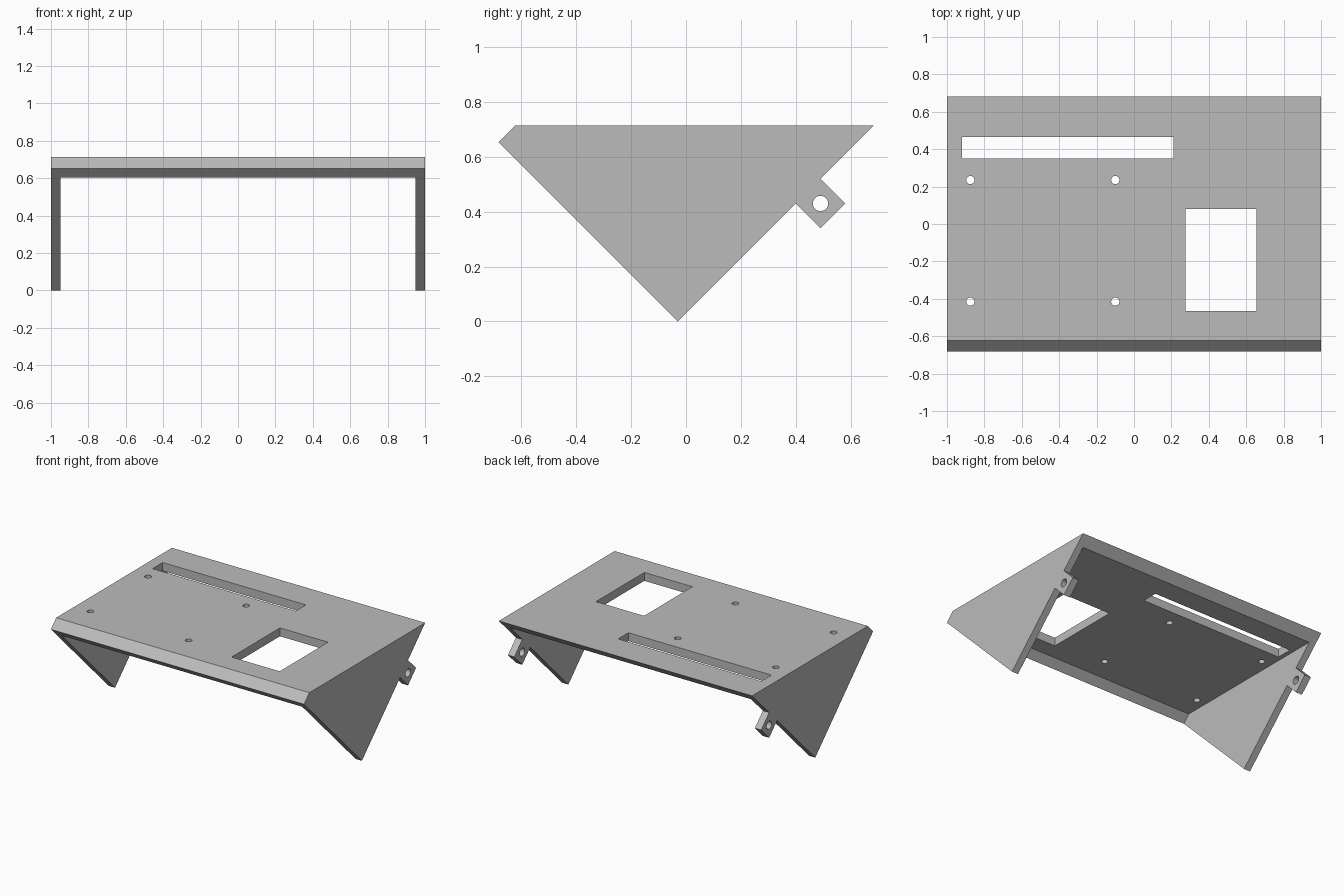
import bpy
import bmesh
from math import pi
from mathutils import Matrix, Vector

if "Cube" in bpy.data.objects:
    bpy.data.objects.remove(bpy.data.objects["Cube"], do_unlink=True)

# Main dimensions
HEIGHT = 0.713    # overall height
BACK = 0.683      # half depth
WALL = 0.05       # thickness of legs and tabs
PLATE = 0.06      # thickness of the top plate
TIP = BACK - HEIGHT

grey = bpy.data.materials.new("plain_grey")
grey.use_nodes = True
colour = (0.5, 0.5, 0.5, 1)
grey.diffuse_color = colour
grey.node_tree.nodes["Principled BSDF"].inputs["Base Color"].default_value = colour


def finish(name, bm):
    bmesh.ops.recalc_face_normals(bm, faces=bm.faces)
    mesh = bpy.data.meshes.new(name)
    bm.to_mesh(mesh)
    bm.free()
    mesh.materials.append(grey)
    obj = bpy.data.objects.new(name, mesh)
    bpy.context.collection.objects.link(obj)
    return obj


def extrude_profile(name, profile, x_start, x_end):
    """Sweep a (y, z) outline along x."""
    bm = bmesh.new()
    face = bm.faces.new([bm.verts.new((x_start, y, z)) for y, z in profile])
    swept = bmesh.ops.extrude_face_region(bm, geom=[face])["geom"]
    verts = [v for v in swept if isinstance(v, bmesh.types.BMVert)]
    bmesh.ops.translate(bm, verts=verts, vec=(x_end - x_start, 0, 0))
    return finish(name, bm)


def add_box(bm, x0, x1, y0, y1):
    centre = Vector(((x0 + x1) / 2, (y0 + y1) / 2, HEIGHT))
    size = Matrix.Diagonal((x1 - x0, y1 - y0, 0.5, 1))
    bmesh.ops.create_cube(bm, size=1, matrix=Matrix.Translation(centre) @ size)


def add_cylinder(bm, centre, radius, rotation=Matrix()):
    bmesh.ops.create_cone(bm, cap_ends=True, segments=32, radius1=radius,
                          radius2=radius, depth=0.5,
                          matrix=Matrix.Translation(centre) @ rotation)


def cut(target, bm):
    """Subtract the cutter mesh, then remove the cutter."""
    cutter = finish("cutter", bm)
    cutter.hide_render = True
    mod = target.modifiers.new("openings", 'BOOLEAN')
    mod.operation = 'DIFFERENCE'
    mod.solver = 'EXACT'
    mod.object = cutter
    bpy.context.view_layer.objects.active = target
    bpy.ops.object.modifier_apply(modifier=mod.name)
    bpy.data.objects.remove(cutter, do_unlink=True)


# Top plate with bevelled front lip and undercut back edge
under = HEIGHT - PLATE
lip = PLATE - 0.01
rim = (-BACK + lip, under - lip)
inner = (-BACK + 2 * lip, under)
top_plate = extrude_profile("top_plate", [
    (-BACK, under), (-BACK + PLATE, HEIGHT), (BACK, HEIGHT),
    (BACK - PLATE, under), inner, rim], -1, 1)

# Slot, square window and four screw holes
openings = bmesh.new()
add_box(openings, -0.92, 0.21, 0.35, 0.465)
add_box(openings, 0.275, 0.655, -0.465, 0.08)
for x in (-0.875, -0.10):
    for y in (-0.415, 0.235):
        add_cylinder(openings, (x, y, HEIGHT), 0.022)
cut(top_plate, openings)

# Triangular legs and pierced diamond tabs on both sides
TAB_Y, TAB_Z, TAB_R = 0.49, 0.43, 0.09
for side, sign in (("left", 1), ("right", -1)):
    outer, inside = sign, sign * (1 - WALL)
    extrude_profile(side + "_leg", [
        (TIP, 0), (BACK - PLATE, under), inner, rim], inside, outer)
    tab = extrude_profile(side + "_tab", [
        (TAB_Y - TAB_R, TAB_Z), (TAB_Y, TAB_Z - TAB_R),
        (TAB_Y + TAB_R, TAB_Z), (TAB_Y, TAB_Z + TAB_R)], inside, outer)
    hole = bmesh.new()
    add_cylinder(hole, (sign, TAB_Y, TAB_Z), 0.028, Matrix.Rotation(pi / 2, 4, 'Y'))
    cut(tab, hole)
